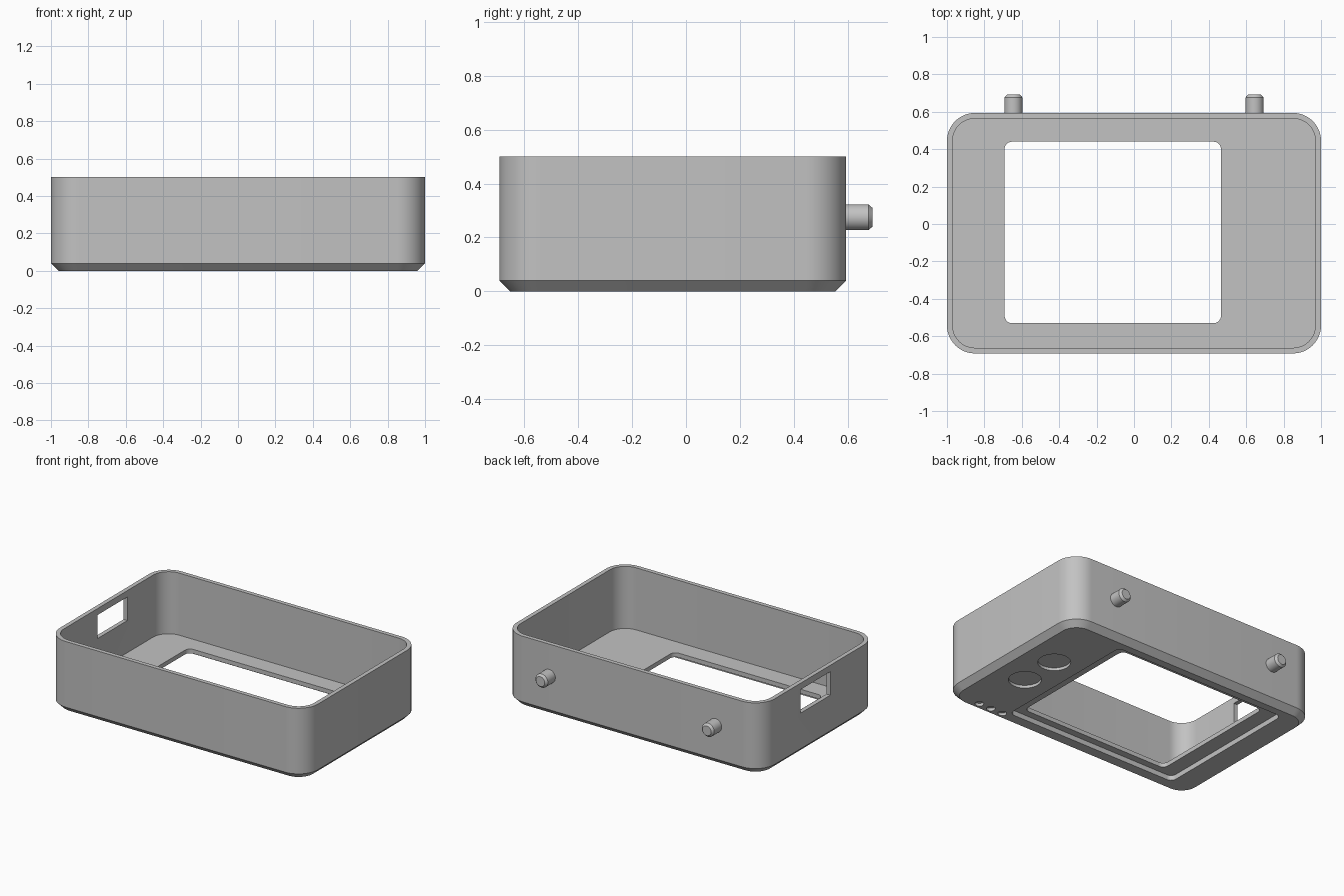
import bpy, bmesh, math
from mathutils import Vector

cube = bpy.data.objects.get("Cube")
if cube:
    bpy.data.objects.remove(cube, do_unlink=True)

# Single plain grey
grey = bpy.data.materials.new("plain grey")
grey.use_nodes = True
colour = (0.54, 0.54, 0.54, 1)
grey.diffuse_color = colour
grey.node_tree.nodes["Principled BSDF"].inputs["Base Color"].default_value = colour


def rounded_rect(x0, x1, y0, y1, r, z, steps=12):
    """Ring of points around a rectangle with rounded corners."""
    pts = []
    corners = [(x1 - r, y1 - r), (x0 + r, y1 - r), (x0 + r, y0 + r), (x1 - r, y0 + r)]
    for i, (cx, cy) in enumerate(corners):
        for k in range(steps + 1):
            a = math.pi / 2 * (i + k / steps)
            pts.append(Vector((cx + r * math.cos(a), cy + r * math.sin(a), z)))
    return pts


def circle(centre, r, axis, steps=40):
    """Ring of points around the y or z axis."""
    pts = []
    for k in range(steps):
        a = 2 * math.pi * k / steps
        u, v = r * math.cos(a), r * math.sin(a)
        pts.append(Vector(centre) + (Vector((u, 0, v)) if axis == "y" else Vector((u, v, 0))))
    return pts


def loft(bm, rings, closed=False):
    """Join rings with quads; cap the ends, or close the loft on itself."""
    loops = [[bm.verts.new(p) for p in ring] for ring in rings]
    pairs = list(zip(loops, loops[1:]))
    if closed:
        pairs.append((loops[-1], loops[0]))
    for a, b in pairs:
        n = len(a)
        for i in range(n):
            j = (i + 1) % n
            bm.faces.new((a[i], a[j], b[j], b[i]))
    if not closed:
        bm.faces.new(loops[0][::-1])
        bm.faces.new(loops[-1])


def make_object(name, bm):
    bmesh.ops.recalc_face_normals(bm, faces=bm.faces)
    mesh = bpy.data.meshes.new(name)
    bm.to_mesh(mesh)
    bm.free()
    mesh.materials.append(grey)
    obj = bpy.data.objects.new(name, mesh)
    bpy.context.collection.objects.link(obj)
    return obj


def activate(obj):
    bpy.ops.object.select_all(action="DESELECT")
    obj.select_set(True)
    bpy.context.view_layer.objects.active = obj


# Main dimensions
Y0, Y1, HEIGHT, RADIUS = -0.692, 0.594, 0.50, 0.15
WALL, CHAMFER, FLOOR, STEP = 0.03, 0.04, 0.065, 0.035


def body_ring(inset, z):
    return rounded_rect(-1 + inset, 1 - inset, Y0 + inset, Y1 - inset, RADIUS - inset, z)


def window_ring(z):
    return rounded_rect(-0.692, 0.465, -0.53, 0.44, 0.04, z)


def step_ring(z):
    return rounded_rect(-0.80, 0.545, -0.58, 0.50, 0.04, z)


# Open tray: chamfered outside, thin walls, floor with a stepped window
bm = bmesh.new()
loft(bm, [body_ring(CHAMFER, 0), body_ring(0, CHAMFER), body_ring(0, HEIGHT),
          body_ring(WALL, HEIGHT), body_ring(WALL, FLOOR),
          window_ring(FLOOR), window_ring(STEP), step_ring(STEP), step_ring(0)],
     closed=True)
case = make_object("case_shell", bm)

# Cutters: side port, two round button recesses, three small dimples
bm = bmesh.new()
port = [(-0.17, 0.29), (0.16, 0.29), (0.16, 0.455), (-0.17, 0.455)]
loft(bm, [[Vector((x, y, z)) for y, z in port] for x in (-1.1, -0.9)])
recesses = [(0.745, 0.10, 0.105), (0.745, -0.19, 0.105)]
recesses += [(x, -0.61, 0.028) for x in (0.58, 0.675, 0.77)]
for x, y, r in recesses:
    loft(bm, [circle((x, y, z), r, "z") for z in (-0.05, 0.02)])
cutter = make_object("opening_cutter", bm)
cutter.hide_render = True

activate(case)
cut = case.modifiers.new("openings", "BOOLEAN")
cut.operation = "DIFFERENCE"
cut.solver = "EXACT"
cut.object = cutter
bpy.ops.object.modifier_apply(modifier=cut.name)
bpy.data.objects.remove(cutter, do_unlink=True)
parts = [case]

# Chamfered pegs on the back wall
for name, x in (("left_peg", 0.645), ("right_peg", -0.645)):
    bm = bmesh.new()
    profile = [(Y1 - 0.01, 0.048), (0.677, 0.048), (0.692, 0.034)]
    loft(bm, [circle((x, y, 0.275), r, "y") for y, r in profile])
    parts.append(make_object(name, bm))

for obj in parts:
    activate(obj)
    bpy.ops.object.shade_smooth_by_angle(angle=math.radians(30))
